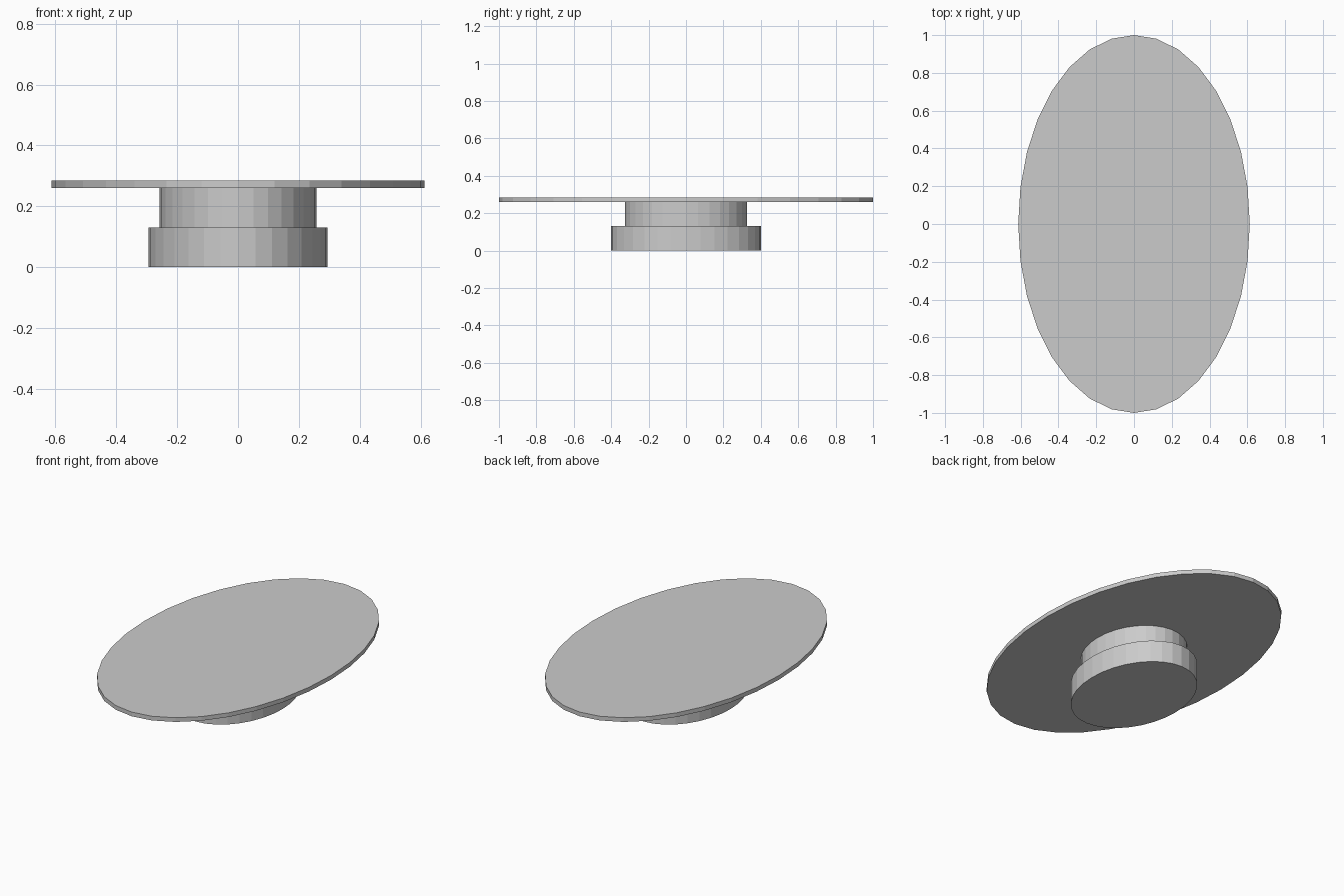
import bpy

cube = bpy.data.objects.get("Cube")
if cube:
    bpy.data.objects.remove(cube, do_unlink=True)

# Single plain grey finish
grey = bpy.data.materials.new("light_grey")
grey.use_nodes = True
colour = (0.6, 0.6, 0.6, 1)
grey.diffuse_color = colour
grey.node_tree.nodes["Principled BSDF"].inputs["Base Color"].default_value = colour


def oval_slab(name, rx, ry, bottom, top):
    """Flat-faced elliptical cylinder between two heights."""
    bpy.ops.mesh.primitive_cylinder_add(
        vertices=32, radius=1, depth=1, location=(0, 0, (bottom + top) / 2))
    slab = bpy.context.object
    slab.name = name
    slab.scale = (rx, ry, top - bottom)
    bpy.ops.object.transform_apply(location=False, rotation=False, scale=True)
    slab.data.materials.append(grey)
    return slab


# Stacked from the floor up
oval_slab("base", 0.294, 0.40, 0, 0.13)
oval_slab("pedestal", 0.258, 0.325, 0.13, 0.26)
oval_slab("table_top", 0.613, 1.0, 0.26, 0.285)
